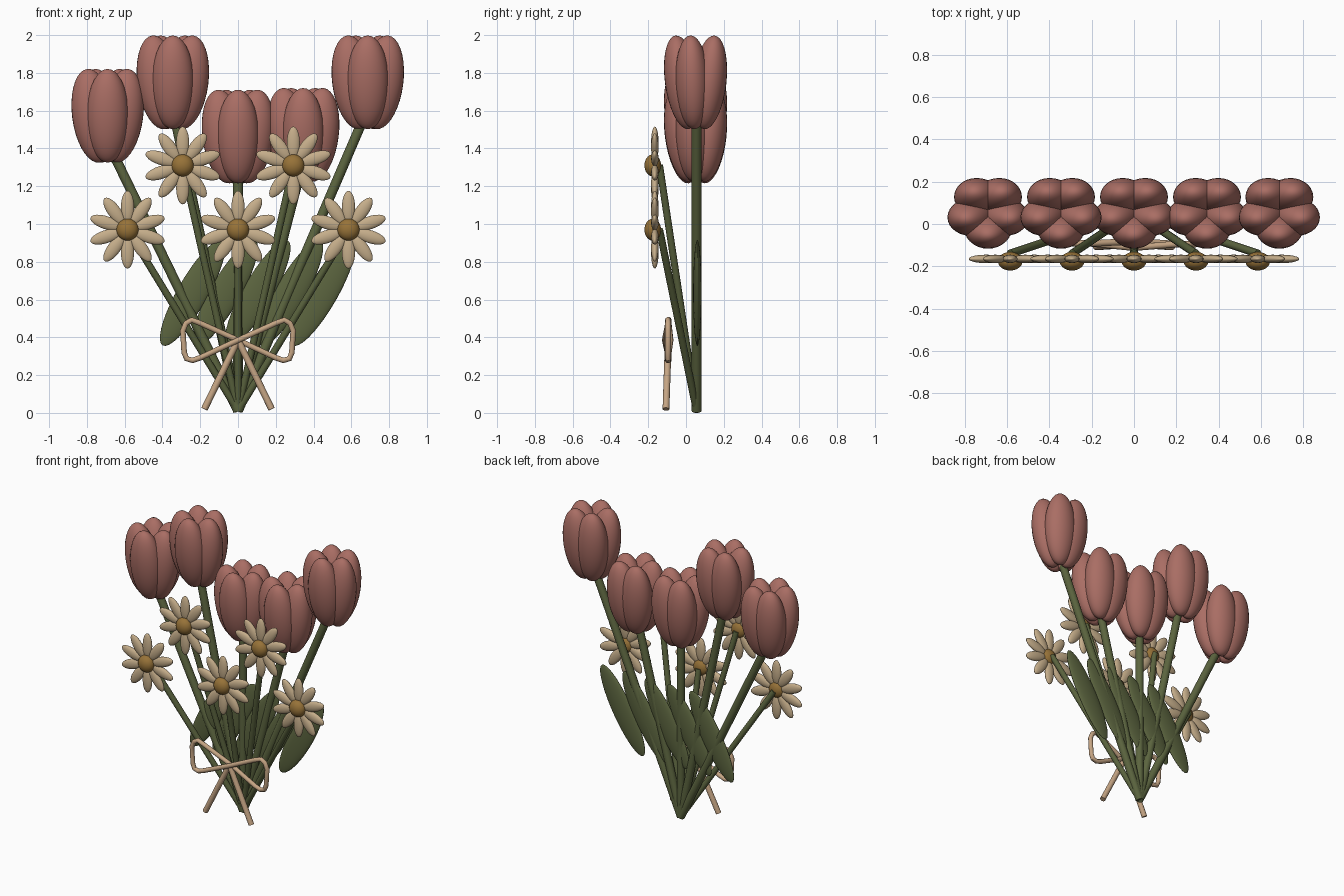
import bpy, math
from mathutils import Vector

if "Cube" in bpy.data.objects:
    bpy.data.objects.remove(bpy.data.objects["Cube"])


def mat(name, rgb):
    m = bpy.data.materials.new(name)
    m.diffuse_color = (*rgb, 1)
    m.use_nodes = True
    m.node_tree.nodes["Principled BSDF"].inputs["Base Color"].default_value = m.diffuse_color
    return m


ROSE = mat("dusty rose", (0.40, 0.155, 0.128))
CREAM = mat("cream", (0.56, 0.42, 0.255))
GOLD = mat("gold", (0.31, 0.17, 0.04))
GREEN = mat("olive green", (0.107, 0.13, 0.05))
TAN = mat("ribbon tan", (0.56, 0.375, 0.23))


def finish(name, material):
    o = bpy.context.object
    o.name = name
    o.data.materials.append(material)
    bpy.ops.object.shade_smooth_by_angle(angle=math.radians(40))
    return o


def ellipsoid(name, loc, radii, material, rot=(0, 0, 0), seg=28, rings=18):
    bpy.ops.mesh.primitive_uv_sphere_add(segments=seg, ring_count=rings, radius=1,
                                         location=loc, rotation=rot)
    bpy.context.object.scale = radii
    return finish(name, material)


def rod(name, a, b, r, material):
    a, b = Vector(a), Vector(b)
    d = b - a
    bpy.ops.mesh.primitive_cylinder_add(vertices=16, radius=r, depth=d.length,
                                        location=(a + b) / 2,
                                        rotation=d.to_track_quat('Z', 'Y').to_euler())
    return finish(name, material)


Y = 0.056  # depth of the tulip row

# Tulips: five upright petals leaning outward, on a stem from the common base
for x, z in ((-0.69, 1.573), (-0.345, 1.75), (0, 1.463), (0.345, 1.472), (0.687, 1.75)):
    for k in range(5):
        a = math.radians(-90 + 72 * k)
        c, s = math.cos(a), math.sin(a)
        ellipsoid("tulip_petal", (x + 0.08 * c, Y + 0.003 + 0.08 * s, z),
                  (0.112, 0.09, 0.25), ROSE, (-0.14 * s, 0.14 * c, 0))
    rod("tulip_stem", (0, Y, 0.011), (x, Y, z - 0.14), 0.026, GREEN)
    # Leaf leaning to the right, one per tulip
    ellipsoid("leaf", (x * 0.5 + 0.105, Y + 0.004, 0.635), (0.08, 0.022, 0.32),
              GREEN, (0, 0.52, 0))

# Daisies: ten flat petals around a domed centre
for x, z in ((-0.585, 0.97), (-0.293, 1.31), (0, 0.97), (0.293, 1.31), (0.585, 0.97)):
    for k in range(10):
        a = math.radians(36 * k)
        ellipsoid("daisy_petal", (x + 0.12 * math.sin(a), -0.165, z + 0.12 * math.cos(a)),
                  (0.035, 0.02, 0.086), CREAM, (0, a, 0), 18, 12)
    ellipsoid("daisy_centre", (x, -0.176, z), (0.058, 0.044, 0.058), GOLD)
    rod("daisy_stem", (0, Y, 0.011), (x, -0.14, z), 0.019, GREEN)

# Bow: one closed figure-eight cord
half = [(0.20, 0.475), (0.245, 0.492), (0.275, 0.475), (0.292, 0.435),
        (0.285, 0.32), (0.272, 0.287), (0.24, 0.278), (0.20, 0.292)]
path = [(0, -0.112, 0.385)] + [(x, -0.095, z) for x, z in half]
path += [(0, -0.082, 0.385)] + [(-x, -0.092, z) for x, z in half]
cu = bpy.data.curves.new("bow", 'CURVE')
cu.dimensions = '3D'
cu.bevel_depth = 0.0155
cu.bevel_resolution = 3
sp = cu.splines.new('POLY')
sp.points.add(len(path) - 1)
for p, co in zip(sp.points, path):
    p.co = (*co, 1)
sp.use_cyclic_u = True
bow = bpy.data.objects.new("bow", cu)
bpy.context.collection.objects.link(bow)
bpy.context.view_layer.objects.active = bow
bow.select_set(True)
bpy.ops.object.convert(target='MESH')
finish("bow", TAN)

# Bow tails
for s in (-1, 1):
    rod("bow_tail", (0.005 * s, -0.094, 0.375), (0.178 * s, -0.106, 0.02), 0.018, TAN)
